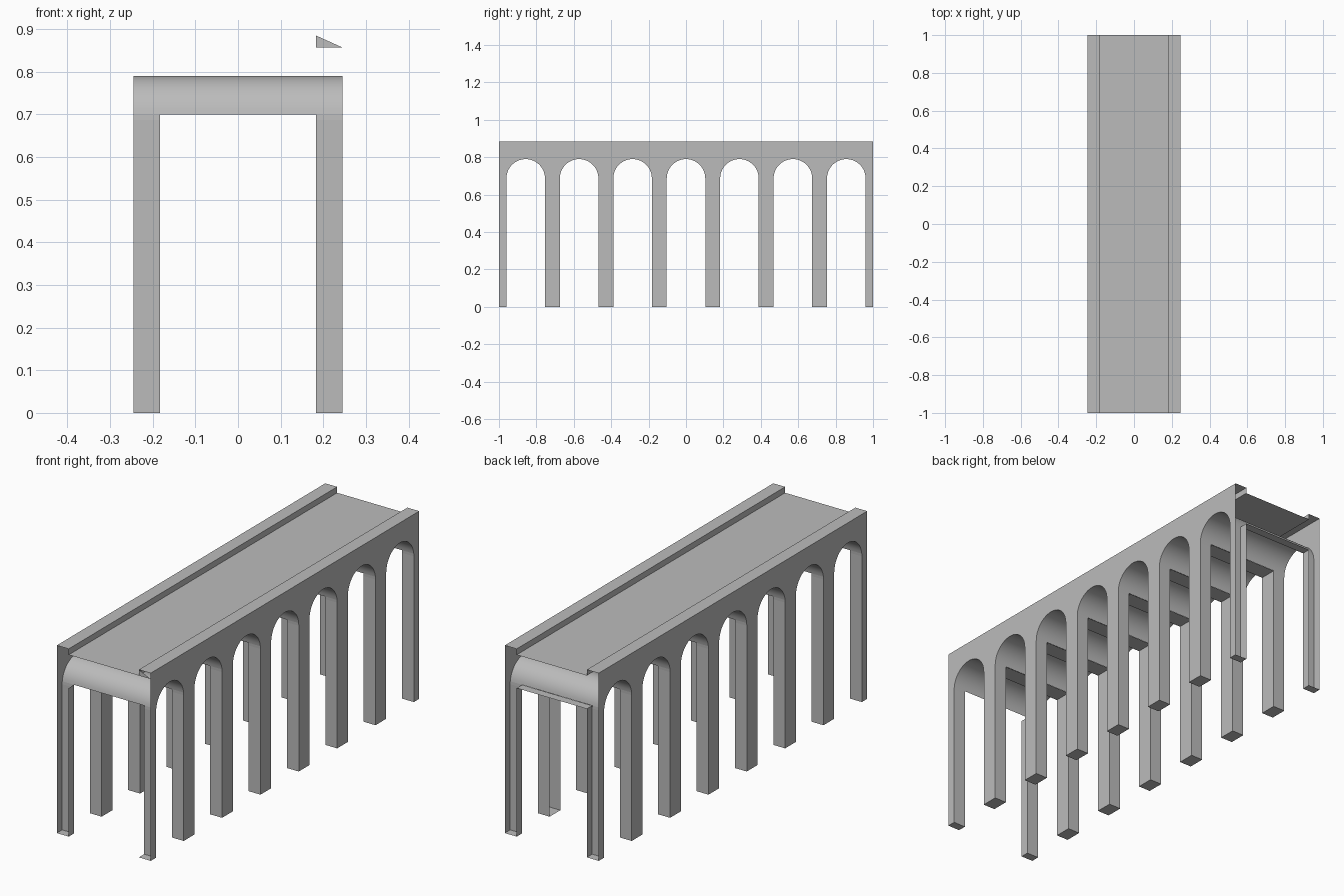
import bpy, bmesh
from math import sin, cos, asin, pi

if "Cube" in bpy.data.objects:
    bpy.data.objects.remove(bpy.data.objects["Cube"])

stone = bpy.data.materials.new("grey_stone")
stone.use_nodes = True
GREY = (0.5, 0.5, 0.5, 1)
stone.diffuse_color = GREY
stone.node_tree.nodes["Principled BSDF"].inputs["Base Color"].default_value = GREY

OUT, INN = 0.245, 0.183          # outer wall and inner pier face
TOP, DECK, LEDGE = 0.885, 0.857, 0.70
ARCHES, R, SPRING, SEG = 7, 0.103, 0.687, 24
PITCH = 2 / ARCHES
centres = [-1 + PITCH * (i + 0.5) for i in range(ARCHES)]
piers = [(max(-1, -1 + PITCH * i - PITCH / 2 + R), min(1, -1 + PITCH * i + PITCH / 2 - R))
         for i in range(ARCHES + 1)]

# Vault curve above the ledge, from the -y side to the +y side
A0 = asin((LEDGE - SPRING) / R)
angles = [pi - A0 - (pi - 2 * A0) * k / SEG for k in range(SEG + 1)]
arc = [(R * cos(a), SPRING + R * sin(a)) for a in angles]


def make(name, polygons, smooth=False):
    """Build one object from a list of polygons."""
    bm = bmesh.new()
    for poly in polygons:
        bm.faces.new([bm.verts.new(p) for p in poly])
    bmesh.ops.remove_doubles(bm, verts=bm.verts, dist=0.0001)
    mesh = bpy.data.meshes.new(name)
    bm.to_mesh(mesh)
    bm.free()
    ob = bpy.data.objects.new(name, mesh)
    bpy.context.collection.objects.link(ob)
    mesh.materials.append(stone)
    if smooth:
        mesh.shade_smooth()
    return ob


def flat(x0, x1, y0, y1, z):
    return [(x0, y0, z), (x1, y0, z), (x1, y1, z), (x0, y1, z)]


def upright(x, y0, y1, z0, z1):
    return [(x, y0, z0), (x, y1, z0), (x, y1, z1), (x, y0, z1)]


def facing(polys, outward):
    """Wind polygons that face +x so that they face the given x direction."""
    return polys if outward > 0 else [p[::-1] for p in polys]


# Vaults running across the full width
vault = []
for c in centres:
    for (ya, za), (yb, zb) in zip(arc, arc[1:]):
        vault.append([(-OUT, c + ya, za), (-OUT, c + yb, zb), (OUT, c + yb, zb), (OUT, c + ya, za)])
make("arch_vaults", vault, smooth=True)

for side, label in ((1, "left"), (-1, "right")):
    lo, hi = sorted((side * INN, side * OUT))

    # Outer wall: pier fronts, and spandrels sliced along the vault curve
    wall = [upright(side * OUT, y0, y1, 0, SPRING) for y0, y1 in piers]
    for c in centres:
        curve = [(-R, SPRING)] + arc + [(R, SPRING)]
        for (ya, za), (yb, zb) in zip(curve, curve[1:]):
            if yb - ya > 0.00001:
                x = side * OUT
                wall.append([(x, c + ya, za), (x, c + yb, zb), (x, c + yb, TOP), (x, c + ya, TOP)])
    for y0, y1 in piers:
        wall.append(upright(side * OUT, y0, y1, SPRING, TOP))
    make(label + "_arcade_wall", facing(wall, side))

    # Pier jambs, inner faces and feet
    pier = []
    for i, (y0, y1) in enumerate(piers):
        if not (side > 0 and i in (0, ARCHES - 1)):
            pier += facing([upright(side * INN, y0, y1, 0, LEDGE)], -side)
        pier.append(flat(lo, hi, y0, y1, 0)[::-1])
    for c in centres:
        for s in (1, -1):
            jamb = [(s * R, 0), (s * R, SPRING), (s * arc[-1][0], LEDGE)]
            for (ya, za), (yb, zb) in zip(jamb, jamb[1:]):
                quad = [(lo, c + ya, za), (hi, c + ya, za), (hi, c + yb, zb), (lo, c + yb, zb)]
                pier.append(quad if s > 0 else quad[::-1])
    make(label + "_piers", pier)

    # Parapet cap and its inner kerb
    make(label + "_parapet", [flat(lo, hi, -1, 1, TOP)]
         + facing([upright(side * INN, -1, 1, DECK, TOP)], -side))

# Flat soffits between the piers, leaving the front end open
make("soffits", [flat(-INN, INN, y0, y1, LEDGE)[::-1] for y0, y1 in piers[1:]])

# Walkway deck
make("deck", [flat(-INN, INN, -1, 1, DECK)])

# Small wedge closing part of the front left parapet end
make("parapet_end_wedge", [[(INN, -1, DECK), (OUT, -1, DECK), (INN, -1, TOP)]])
